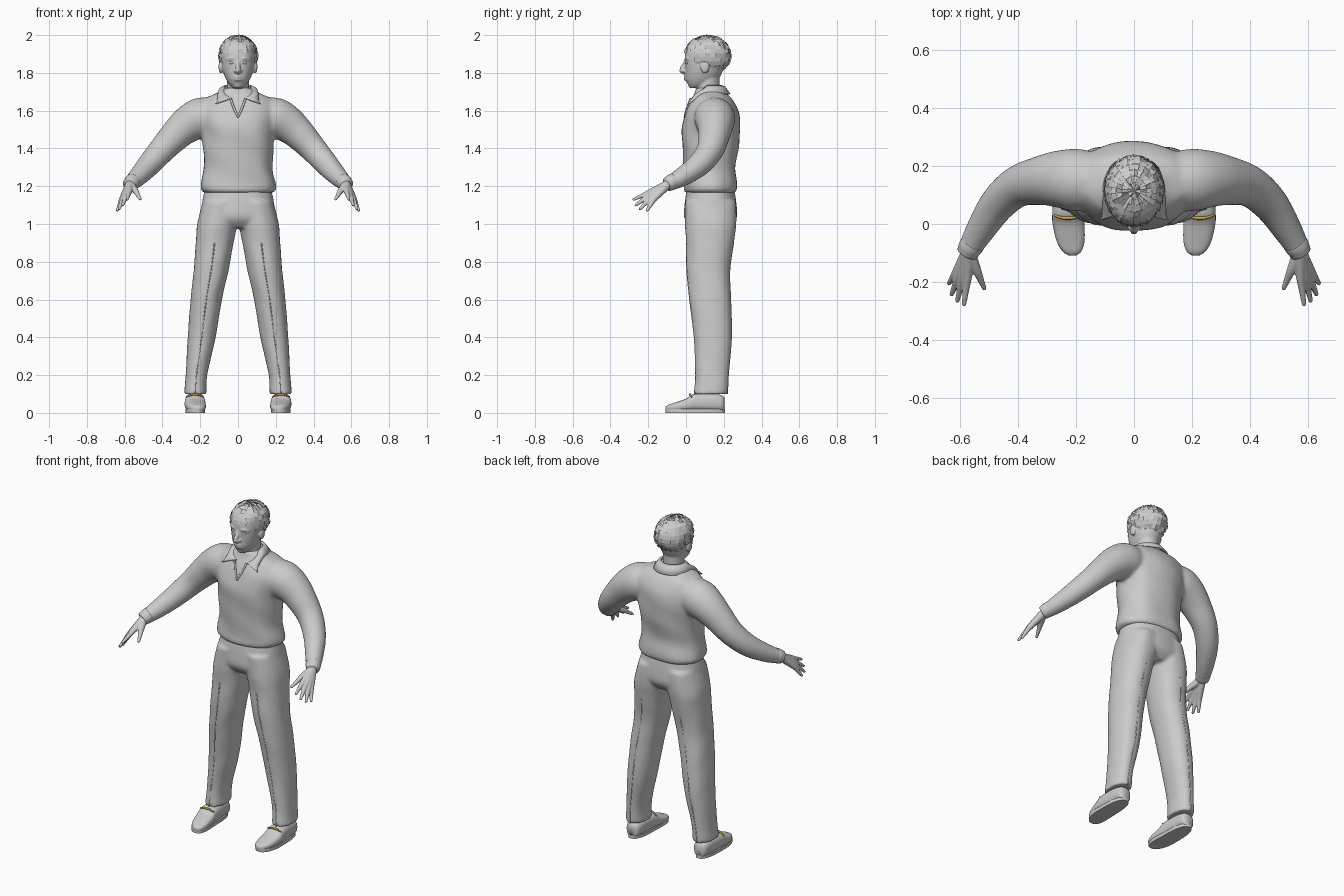
import bpy, bmesh, math, random
from mathutils import Vector

random.seed(4)
cube = bpy.data.objects.get("Cube")
if cube:
    bpy.data.objects.remove(cube)


def material(name, rgb):
    m = bpy.data.materials.new(name)
    m.use_nodes = True
    m.diffuse_color = (*rgb, 1)
    m.node_tree.nodes["Principled BSDF"].inputs["Base Color"].default_value = (*rgb, 1)
    return m


GREY = material("plain grey", (.6, .6, .6))
GOLD = material("gold", (.6, .36, .05))


def spline(rows, steps=5):
    """Smooth interpolation through rows of numbers."""
    rows = [Vector(r) for r in rows]
    out = []
    for i in range(len(rows) - 1):
        a, b = rows[max(i - 1, 0)], rows[i]
        c, d = rows[i + 1], rows[min(i + 2, len(rows) - 1)]
        for k in range(steps):
            t = k / steps
            out.append(b + (c - a) * (t / 2) + (a * 2 - b * 5 + c * 4 - d) * (t * t / 2)
                       + (b * 3 - a - c * 3 + d) * (t ** 3 / 2))
    return out + [rows[-1]]


def circle(n, power=2):
    for i in range(n):
        a = math.tau * i / n
        c, s = math.cos(a), math.sin(a)
        yield a, math.copysign(abs(c) ** (2 / power), c), math.copysign(abs(s) ** (2 / power), s)


def loft(bm, rings):
    loops = [[bm.verts.new(p) for p in ring] for ring in rings]
    for a, b in zip(loops, loops[1:]):
        for i in range(len(a)):
            j = (i + 1) % len(a)
            bm.faces.new((a[i], a[j], b[j], b[i]))
    bm.faces.new(loops[0])
    bm.faces.new(loops[-1])


def stack(bm, rows, side=1, power=2, fold=0):
    """Level sections: z, centre x, centre y, half width, half depth."""
    rings = []
    for z, cx, cy, rx, ry in spline(rows):
        ring = []
        for a, c, s in circle(40, power):
            f = 1 + fold * math.sin(a * 5 + z * 22) * math.sin(a * 2 - z * 15)
            ring.append((side * (cx + rx * c * f), cy + ry * s * f, z))
        rings.append(ring)
    loft(bm, rings)


def tube(bm, rows, side=1, n=16):
    """Round sections along a path: x, y, z, radius."""
    pts = spline(rows)
    rings = []
    for i, p in enumerate(pts):
        t = (pts[min(i + 1, len(pts) - 1)] - pts[max(i - 1, 0)]).xyz
        q = t.to_track_quat('Z', 'Y')
        ring = [p.xyz + q @ Vector((c, s, 0)) * p.w for _, c, s in circle(n)]
        rings.append([(side * v.x, v.y, v.z) for v in ring])
    loft(bm, rings)


def ball(bm, centre, radii, side=1, seg=20):
    new = bmesh.ops.create_uvsphere(bm, u_segments=seg, v_segments=seg // 2 + 2, radius=1)["verts"]
    for v in new:
        v.co = Vector((side * (centre[0] + v.co.x * radii[0]),
                       centre[1] + v.co.y * radii[1], centre[2] + v.co.z * radii[2]))
    return new


def finish(bm, name, mat=GREY, voxel=0, smooth=4, shade=True):
    bmesh.ops.recalc_face_normals(bm, faces=bm.faces)
    me = bpy.data.meshes.new(name)
    bm.to_mesh(me)
    bm.free()
    me.materials.append(mat)
    ob = bpy.data.objects.new(name, me)
    bpy.context.collection.objects.link(ob)
    if shade:
        me.shade_smooth()
    if voxel:
        r = ob.modifiers.new("blend", 'REMESH')
        r.mode, r.voxel_size, r.use_smooth_shade = 'VOXEL', voxel, True
        s = ob.modifiers.new("soften", 'SMOOTH')
        s.factor, s.iterations = .5, smooth
    return ob


SIDES = ((1, "left"), (-1, "right"))

# Shirt: bloused body and sleeves blended together
bm = bmesh.new()
stack(bm, [(1.165, 0, .13, .182, .132), (1.185, 0, .13, .2, .141), (1.22, 0, .13, .197, .14),
           (1.3, 0, .125, .182, .137), (1.42, 0, .13, .188, .15), (1.52, 0, .132, .2, .154),
           (1.6, 0, .138, .21, .138), (1.66, 0, .138, .18, .108), (1.69, 0, .13, .12, .085),
           (1.72, 0, .118, .072, .068)], power=2.3, fold=.022)
for side, _ in SIDES:
    tube(bm, [(.13, .145, 1.57, .1), (.2, .152, 1.56, .108), (.26, .155, 1.53, .099),
              (.32, .15, 1.48, .086), (.4, .13, 1.395, .072), (.47, .07, 1.315, .063),
              (.53, -.02, 1.25, .051), (.57, -.09, 1.213, .04)], side, 28)
finish(bm, "shirt", voxel=.01, smooth=6)

# Cuffs
for side, label in SIDES:
    bm = bmesh.new()
    tube(bm, [(.555, -.065, 1.228, .042), (.565, -.08, 1.219, .042), (.576, -.1, 1.208, .037)], side, 24)
    finish(bm, label + "_cuff")

# Collar: a band round the neck, falling to two points at the front
bm = bmesh.new()
N = 36
rows = []
for i in range(N + 1):
    t = 2 * i / N - 1
    a = -math.pi / 2 + math.pi + t * math.pi * .93
    front = max(0, abs(t) - .55) / .45
    c, s = math.cos(a), math.sin(a)
    top = (.072 * c, .115 + .075 * s, 1.735 - .075 * front)
    mid = (.088 * c * (1 + front), .118 + .09 * s, 1.727 - .06 * front)
    low = (.112 * c + .095 * front ** 2 * math.copysign(1, c), .122 + .113 * s, 1.69 - .052 * front)
    rows.append([bm.verts.new(p) for p in (top, mid, low)])
for a, b in zip(rows, rows[1:]):
    for k in range(2):
        bm.faces.new((a[k], a[k + 1], b[k + 1], b[k]))
collar = finish(bm, "collar")
sol = collar.modifiers.new("cloth", 'SOLIDIFY')
sol.thickness = .008

# Edges of the open neck
bm = bmesh.new()
for side, _ in SIDES:
    tube(bm, [(.04, .025, 1.665, .006), (.02, .004, 1.61, .006), (0, -.008, 1.565, .005)], side, 8)
finish(bm, "neck_opening")

# Trousers: hips and legs blended together
leg = [(1.12, .085, .13, .1, .135), (1, .11, .131, .106, .136), (.9, .124, .127, .1, .126),
       (.75, .143, .118, .092, .115), (.6, .168, .128, .083, .11), (.4, .192, .142, .074, .1),
       (.2, .22, .138, .057, .088), (.1, .226, .132, .06, .09)]
bm = bmesh.new()
stack(bm, [(1.19, 0, .13, .175, .125), (1.1, 0, .13, .193, .138), (1.03, 0, .13, .2, .138),
           (.98, 0, .13, .12, .1)], power=2.3)
for side, _ in SIDES:
    stack(bm, leg, side, 2.2, .01)
finish(bm, "trousers", voxel=.01, smooth=5)

# Pressed creases, front and back
for side, label in SIDES:
    bm = bmesh.new()
    for face in (-1, 1):
        tube(bm, [(cx, cy + face * (ry - .003), z, .004) for z, cx, cy, rx, ry in leg[2:]], side, 6)
    finish(bm, label + "_trouser_crease")

# Shoes: upper, sole and gold trim
for side, label in SIDES:
    bm = bmesh.new()
    rings = []
    for y, cx, w, h in spline([(-.108, .213, .014, .032), (-.095, .214, .032, .042), (-.06, .219, .048, .054),
                               (0, .226, .055, .075), (.04, .228, .054, .1), (.12, .228, .049, .105),
                               (.185, .228, .042, .095), (.203, .228, .025, .08)]):
        rings.append([(side * (cx + w * c), y, .008 + (h - .008) * (s + 1) / 2)
                      for _, c, s in circle(28, 2.6)])
    loft(bm, rings)
    finish(bm, label + "_shoe")
    bm = bmesh.new()
    rings = []
    for z in (0, .02):
        ring = []
        for _, c, s in circle(36, 2.5):
            toe = max(0, -s)
            ring.append((side * (.228 - .014 * toe ** 2 + c * (.05 + .008 * toe)), .049 + s * .158, z))
        rings.append(ring)
    loft(bm, rings)
    finish(bm, label + "_shoe_sole", shade=False)
    bm = bmesh.new()
    tube(bm, [(.182, .03, .084, .004), (.205, .022, .094, .005), (.228, .02, .098, .006),
              (.251, .022, .094, .005), (.274, .03, .084, .004)], side, 8)
    finish(bm, label + "_shoe_trim", GOLD)

# Hands: every finger runs back to the wrist, so together they form the palm
fingers = [((.575, -.185, 1.172), (.587, -.277, 1.13)), ((.592, -.188, 1.157), (.61, -.265, 1.1)),
           ((.606, -.182, 1.142), (.63, -.243, 1.08)), ((.615, -.17, 1.13), (.639, -.205, 1.072)),
           ((.541, -.165, 1.172), (.517, -.222, 1.132))]
wrist = Vector((.572, -.095, 1.211))
for side, label in SIDES:
    bm = bmesh.new()
    for knuckle, tip in fingers:
        k, t = Vector(knuckle), Vector(tip)
        tube(bm, [(*wrist, .024), (*wrist.lerp(k, .5), .02), (*k, .0155),
                  (*k.lerp(t, .5), .0115), (*t, .008)], side, 12)
        ball(bm, t, (.008, .008, .008), side, 10)
    finish(bm, label + "_hand", voxel=.004, smooth=3)

# Head: skull, neck, nose, brow, lips and ears blended together
bm = bmesh.new()
stack(bm, [(1.72, 0, .052, .024, .032), (1.74, 0, .072, .047, .062), (1.77, 0, .085, .065, .088),
           (1.81, 0, .095, .08, .1), (1.86, 0, .102, .089, .109), (1.91, 0, .107, .093, .111),
           (1.95, 0, .11, .084, .098), (1.975, 0, .11, .055, .065)], power=2.15)
stack(bm, [(1.62, 0, .125, .06, .055), (1.7, 0, .118, .058, .06), (1.77, 0, .118, .06, .06),
           (1.82, 0, .12, .064, .065)])
tube(bm, [(0, .004, 1.872, .01), (0, -.008, 1.845, .011), (0, -.023, 1.816, .014), (0, -.008, 1.803, .012)])
tube(bm, [(-.028, .014, 1.776, .007), (0, -.002, 1.78, .011), (.028, .014, 1.776, .007)])
tube(bm, [(-.024, .012, 1.765, .007), (0, -.001, 1.766, .01), (.024, .012, 1.765, .007)])
ball(bm, (0, .032, 1.738), (.026, .022, .018))
for side, _ in SIDES:
    ball(bm, (.014, -.01, 1.81), (.01, .012, .008), side)
    tube(bm, [(.012, .001, 1.872, .008), (.035, .003, 1.878, .009), (.062, .022, 1.87, .007)], side)
    ball(bm, (.092, .1, 1.832), (.011, .024, .034), side)
finish(bm, "head", voxel=.005, smooth=3)

# Eyes
for side, label in SIDES:
    bm = bmesh.new()
    ball(bm, (.034, .007, 1.853), (.015, .011, .008), side)
    finish(bm, label + "_eye")

# Hair: a cap of small separate locks lying at slightly different heights
bm = bmesh.new()
middle = Vector((0, .115, 1.893))
ball(bm, middle, (.103, .123, .104), seg=26)


def bare(f):
    p = f.calc_center_median()
    line = 1.908 if p.y < .045 else 1.85 if p.y < .125 else 1.79
    return p.z < line


bmesh.ops.delete(bm, geom=[f for f in bm.faces if bare(f)], context='FACES')
bm.normal_update()
under = bm.copy()
bmesh.ops.split_edges(bm, edges=bm.edges)
for f in bm.faces:
    out = (f.calc_center_median() - middle).normalized()
    tilt = random.uniform(-.004, .004)
    for i, v in enumerate(f.verts):
        v.co += out * (random.uniform(0, .003) + (tilt if i < 2 else -tilt))
finish(bm, "hair_locks", shade=False)
for v in under.verts:
    v.co = middle + (v.co - middle) * .965
finish(under, "hair_base")
